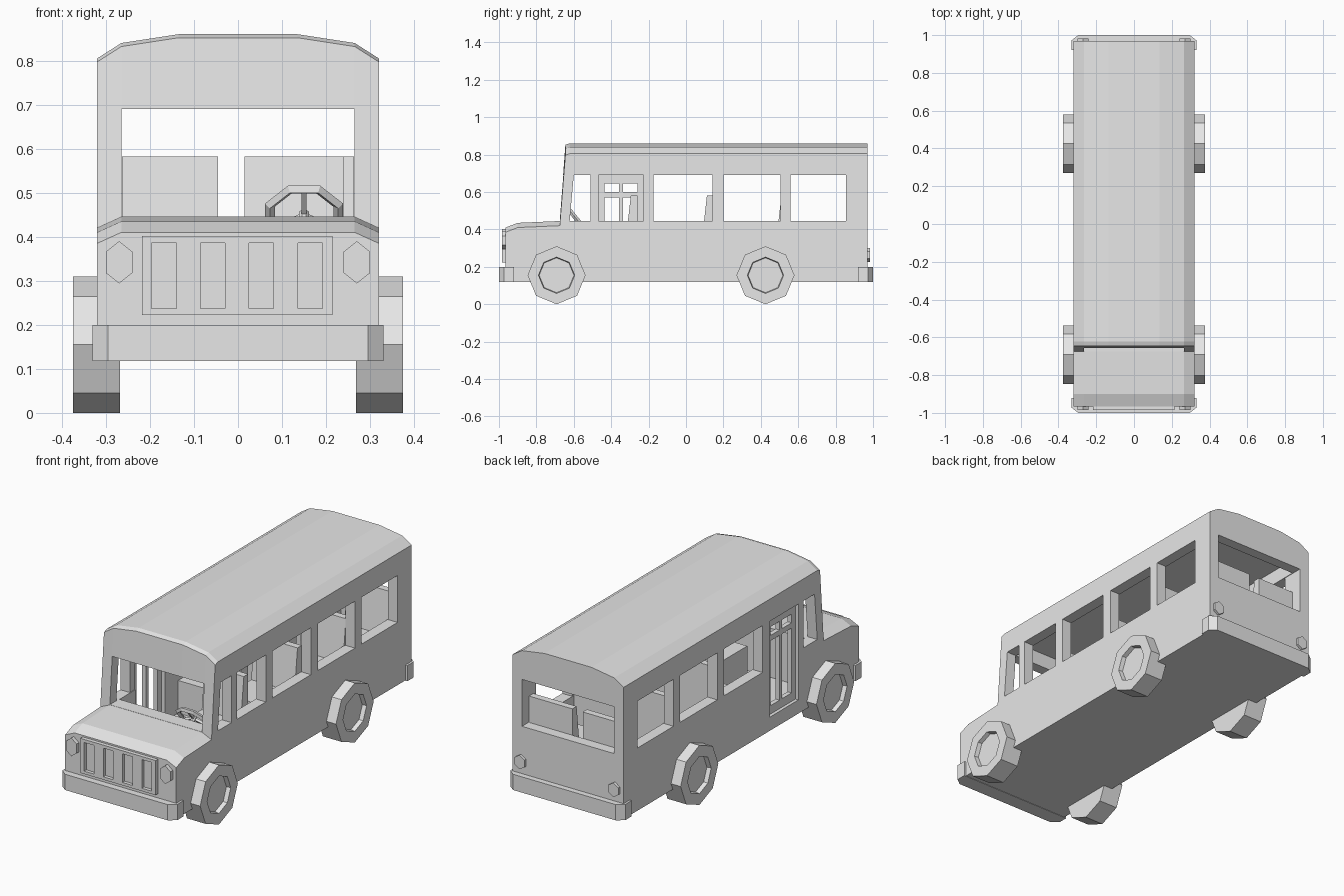
import bpy, bmesh, math
from mathutils import Matrix, Vector

if "Cube" in bpy.data.objects:
    bpy.data.objects.remove(bpy.data.objects["Cube"], do_unlink=True)

grey = bpy.data.materials.new("light_grey")
grey.use_nodes = True
grey.diffuse_color = (0.8, 0.8, 0.8, 1)
grey.node_tree.nodes["Principled BSDF"].inputs["Base Color"].default_value = (0.8, 0.8, 0.8, 1)


def finish(name, bm):
    bmesh.ops.recalc_face_normals(bm, faces=bm.faces)
    mesh = bpy.data.meshes.new(name)
    bm.to_mesh(mesh)
    bm.free()
    mesh.materials.append(grey)
    ob = bpy.data.objects.new(name, mesh)
    bpy.context.scene.collection.objects.link(ob)
    return ob


def prism_bm(points, axis, lo, hi):
    """Extrude a 2D outline along an axis."""
    place = {"x": lambda a, b, t: (t, a, b),
             "y": lambda a, b, t: (a, t, b),
             "z": lambda a, b, t: (a, b, t)}[axis]
    bm = bmesh.new()
    rings = [[bm.verts.new(place(a, b, t)) for a, b in points] for t in (lo, hi)]
    n = len(points)
    for ring in rings:
        bm.faces.new(ring)
    for i in range(n):
        j = (i + 1) % n
        bm.faces.new((rings[0][i], rings[0][j], rings[1][j], rings[1][i]))
    bmesh.ops.recalc_face_normals(bm, faces=bm.faces)
    return bm


def prism(name, points, axis, lo, hi):
    return finish(name, prism_bm(points, axis, lo, hi))


def box(name, x, y, z):
    return prism(name, [(x[0], y[0]), (x[1], y[0]), (x[1], y[1]), (x[0], y[1])], "z", *z)


def ngon(n, ca, cb, ra, rb, turn=math.pi / 2):
    return [(ca + ra * math.cos(turn + i * math.tau / n),
             cb + rb * math.sin(turn + i * math.tau / n)) for i in range(n)]


def cut(ob, cutters):
    for c in cutters:
        c.hide_render = True
        mod = ob.modifiers.new("cut", "BOOLEAN")
        mod.operation, mod.solver, mod.object = "DIFFERENCE", "EXACT", c
        bpy.context.view_layer.objects.active = ob
        bpy.ops.object.modifier_apply(modifier=mod.name)
        bpy.data.objects.remove(c, do_unlink=True)


# Body: cross-sections lofted from the nose to the tail
stations = [(-0.965, 0.385), (-0.90, 0.41), (-0.675, 0.42),
            (-0.645, 0.797), (-0.622, 0.805), (0.97, 0.805)]
bm = bmesh.new()
rings = []
for y, shoulder in stations:
    crown = 0.055 if shoulder > 0.5 else 0.025
    mid = 0.035 if shoulder > 0.5 else 0.025
    half = [(0.32, 0.12), (0.32, shoulder), (0.265, shoulder + mid), (0.135, shoulder + crown)]
    outline = half + [(-x, z) for x, z in reversed(half)]
    rings.append([bm.verts.new((x, y, z)) for x, z in outline])
for a, b in zip(rings, rings[1:]):
    for i in range(len(a)):
        j = (i + 1) % len(a)
        bm.faces.new((a[i], a[j], b[j], b[i]))
bm.faces.new(rings[0])
bm.faces.new(rings[-1])
body = finish("body", bm)

# Cabin space, windscreen, rear and side windows, doorway
sill, head = 0.446, 0.69
cutters = [box("cabin_cutter", (-0.262, 0.262), (-0.60, 0.915), (0.19, 0.765)),
           box("end_window_cutter", (-0.265, 0.265), (-0.8, 1.1), (sill, head)),
           prism("quarter_cutter", [(-0.622, sill), (-0.51, sill), (-0.51, head), (-0.60, head)],
                 "x", -0.5, 0.5),
           box("driver_window_cutter", (0.2, 0.5), (-0.467, -0.228), (sill, head)),
           box("doorway_cutter", (-0.5, -0.2), (-0.467, -0.228), (0.191, head))]
for y0, y1 in ((-0.173, 0.143), (0.2, 0.505), (0.56, 0.855)):
    cutters.append(box("side_window_cutter", (-0.5, 0.5), (y0, y1), (sill, head)))
cut(body, cutters)

# Folding door with four open panes
door = box("door", (-0.303, -0.28), (-0.467, -0.228), (0.191, head))
cut(door, [box("pane_cutter", (-0.4, -0.2), ys, zs)
           for ys in ((-0.435, -0.357), (-0.336, -0.26))
           for zs in ((0.235, 0.572), (0.6, 0.645))])

# Grille with four slots
grille = box("grille", (-0.218, 0.215), (-0.985, -0.95), (0.222, 0.402))
cut(grille, [box("slot_cutter", (x, x + 0.056), (-1.1, -0.967), (0.237, 0.386))
             for x in (-0.196, -0.085, 0.025, 0.136)])

# Bumpers with clipped corners
for name, s in (("front_bumper", -1), ("rear_bumper", 1)):
    half = [(0.331, 0.92), (0.331, 0.972), (0.295, 1.0)]
    outline = [(x, s * y) for x, y in half + [(-x, y) for x, y in reversed(half)]]
    prism(name, outline, "z", 0.118, 0.2)

# Head and tail lights
for side, x in (("left", 0.27), ("right", -0.27)):
    prism(side + "_headlight", ngon(6, x, 0.342, 0.035, 0.048), "y", -0.985, -0.95)
    prism(side + "_tail_light", ngon(6, x, 0.263, 0.033, 0.037), "y", 0.96, 0.983)

# Eight-sided wheels with sunken hubs
for side, s in (("left", 1), ("right", -1)):
    for end, y in (("front", -0.692), ("rear", 0.425)):
        bm = prism_bm(ngon(8, y, 0.155, 0.155, 0.155), "x", s * 0.268, s * 0.375)
        outer = [f for f in bm.faces if f.normal.x * s > 0.9]
        bmesh.ops.inset_region(bm, faces=outer, thickness=0.058)
        bmesh.ops.inset_region(bm, faces=outer, thickness=0.004, depth=-0.022)
        finish(f"{end}_{side}_wheel", bm)


# Seats: a cushion block and a leaning backrest
def seat(name, x0, x1, y):
    profile = [(y - 0.22, 0.185), (y + 0.045, 0.185), (y + 0.045, 0.582), (y + 0.01, 0.582),
               (y - 0.015, 0.36), (y - 0.22, 0.36)]
    prism(name, profile, "x", x0, x1)


seat("driver_seat", 0.015, 0.24, -0.305)
for i, y in enumerate((0.102, 0.5, 0.868)):
    seat(f"left_seat_{i + 1}", 0.015, 0.264, y)
    seat(f"right_seat_{i + 1}", -0.264, -0.045, y)

# Steering wheel, spokes and column, tilted towards the driver
tilt = (Matrix.Translation(Vector((0.15, -0.578, 0.447)))
        @ Matrix.Rotation(math.radians(-51), 4, "X")
        @ Matrix.Rotation(math.pi / 8, 4, "Z"))
bpy.ops.mesh.primitive_torus_add(major_segments=8, minor_segments=4,
                                 major_radius=0.084, minor_radius=0.012)
rim = bpy.context.object
rim.name = "steering_wheel"
rim.data.materials.append(grey)
rim.matrix_world = tilt
for i in range(3):
    spoke = box(f"steering_spoke_{i + 1}", (0, 0.082), (-0.006, 0.006), (-0.006, 0.006))
    spoke.matrix_world = tilt @ Matrix.Rotation(math.radians(7.5 + 120 * i), 4, "Z")
column = prism("steering_column", ngon(8, 0, 0, 0.012, 0.012), "z", -0.1, 0.01)
column.matrix_world = tilt
